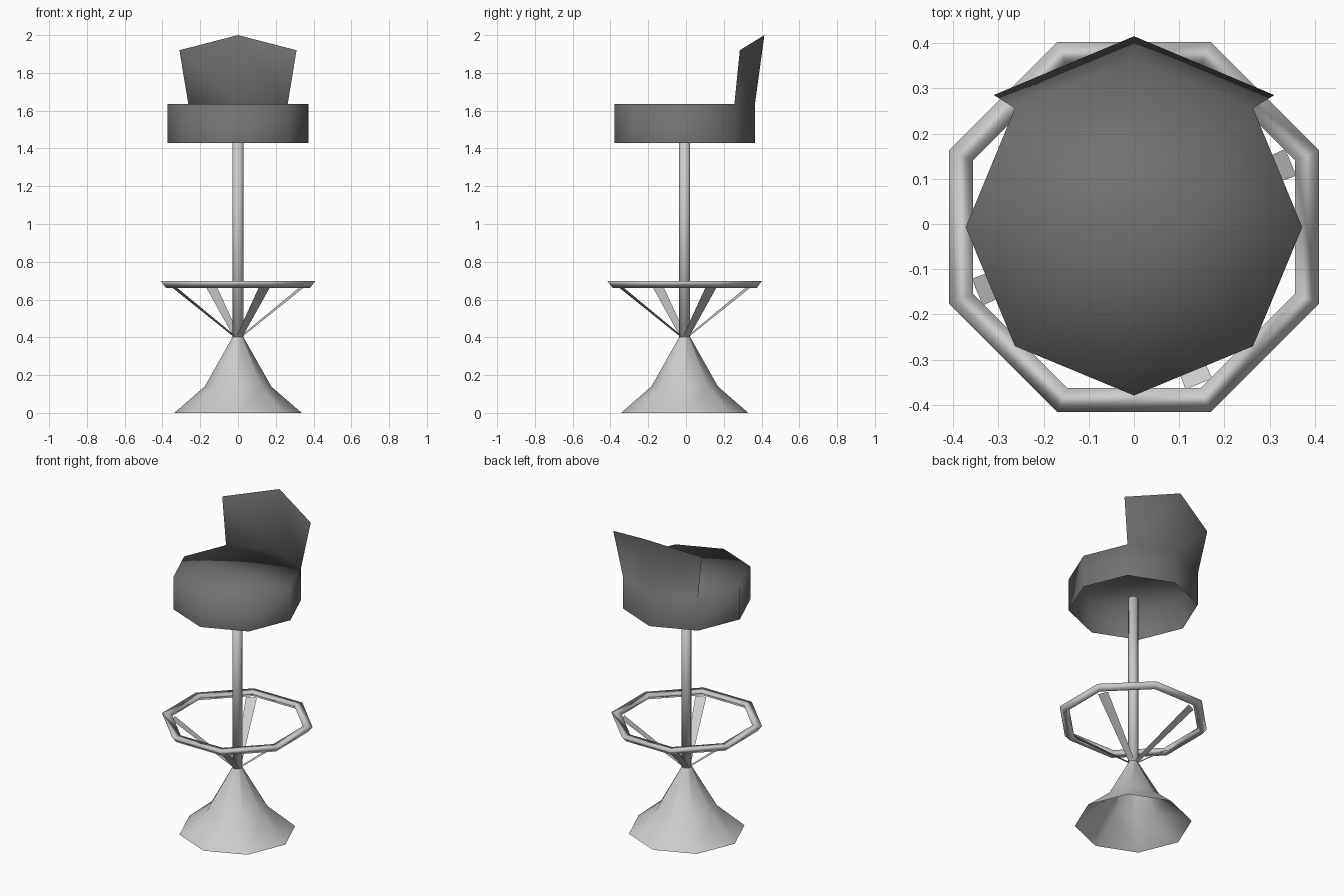
import bpy
from math import sin, cos, pi, radians

if "Cube" in bpy.data.objects:
    bpy.data.objects.remove(bpy.data.objects["Cube"])

CY = -0.007  # the round parts sit slightly forward of the origin


def make(name, verts, faces, mat=None):
    me = bpy.data.meshes.new(name)
    me.from_pydata(verts, [], faces)
    me.polygons.foreach_set("use_smooth", [True] * len(me.polygons))
    me.update()
    ob = bpy.data.objects.new(name, me)
    bpy.context.collection.objects.link(ob)
    if mat:
        me.materials.append(mat)
    return ob


def lathe(profile, n=8, start=0.0, closed=False):
    """Spin (radius, z) points around the vertical axis into n flat sides."""
    verts, faces, k = [], [], len(profile)
    for i in range(n):
        a = start + 2 * pi * i / n
        verts += [(r * cos(a), CY + r * sin(a), z) for r, z in profile]
    for i in range(n):
        j = (i + 1) % n
        for p in range(k if closed else k - 1):
            q = (p + 1) % k
            faces.append((i * k + p, j * k + p, j * k + q, i * k + q))
    return verts, faces


dark = bpy.data.materials.new("dark_upholstery")
dark.diffuse_color = (0.17, 0.17, 0.17, 1)
dark.use_nodes = True
dark.node_tree.nodes["Principled BSDF"].inputs["Base Color"].default_value = dark.diffuse_color

# Seat: octagonal shell, open underneath, with a fanned top
verts, faces = lathe([(0.372, 1.43), (0.372, 1.635)])
centre = len(verts)
verts.append((0, CY, 1.635))
faces += [(2 * i + 1, 2 * ((i + 1) % 8) + 1, centre) for i in range(8)]
# Backrest: folded sheet rising from the three rear rim corners
right, mid, left = 3, 5, 7
verts += [(0.31, 0.285, 1.92), (0, 0.415, 2.0), (-0.31, 0.285, 1.92)]
faces += [(right, mid, centre + 2, centre + 1), (mid, left, centre + 3, centre + 2)]
make("seat_with_backrest", verts, faces, dark)

# Flared pedestal, open underneath
make("pedestal_base", *lathe([(0.337, 0), (0.176, 0.14), (0.024, 0.41)]))

# Pole with capped ends
v, f = lathe([(0.029, 0.38), (0.029, 1.49)])
f += [tuple(range(14, -1, -2)), tuple(range(1, 16, 2))]
make("pole", v, f)

# Footrest ring: octagon with a triangular cross-section
s = 1 / cos(pi / 8)
make("footrest_ring", *lathe([(0.382 * s, 0.662), (0.409 * s, 0.698), (0.356 * s, 0.698)],
                             start=pi / 8, closed=True))

# Four flat struts carrying the ring
for i in range(4):
    a = radians(22.5 + 90 * i)
    c, d = cos(a), sin(a)
    pts = [(0.02, -0.018, 0.405), (0.375, -0.032, 0.672),
           (0.375, 0.032, 0.672), (0.02, 0.018, 0.405)]
    make(f"footrest_strut_{i + 1}",
         [(r * c - w * d, CY + r * d + w * c, z) for r, w, z in pts], [(0, 1, 2, 3)])
